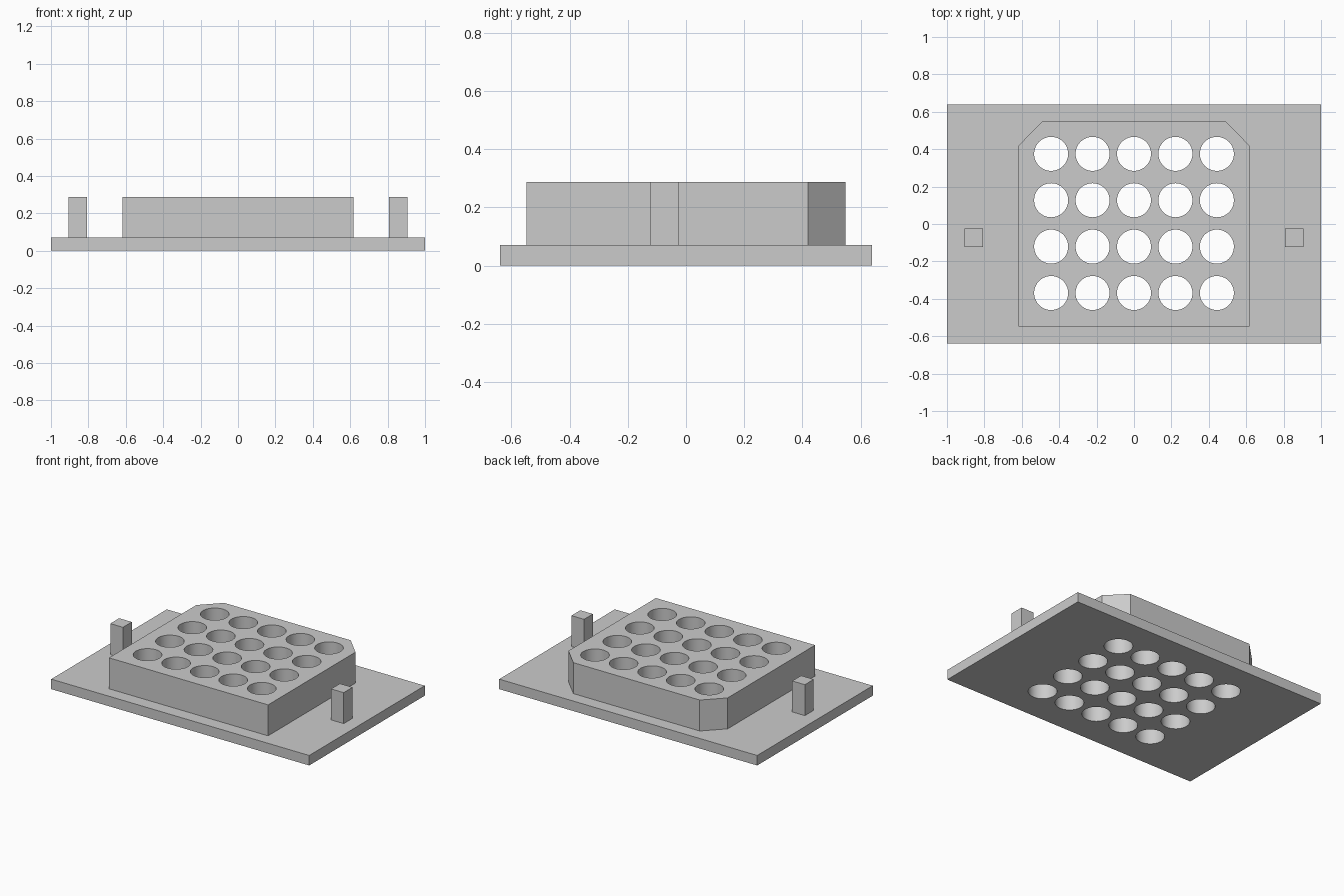
import bpy, bmesh

cube = bpy.data.objects.get("Cube")
if cube:
    bpy.data.objects.remove(cube, do_unlink=True)

grey = bpy.data.materials.new("light_grey")
grey.use_nodes = True
colour = (0.6, 0.6, 0.6, 1)
grey.diffuse_color = colour
grey.node_tree.nodes["Principled BSDF"].inputs["Base Color"].default_value = colour

BASE_TOP, TOP = 0.07, 0.287


def link(name, bm):
    bmesh.ops.recalc_face_normals(bm, faces=bm.faces)
    mesh = bpy.data.meshes.new(name)
    bm.to_mesh(mesh)
    bm.free()
    mesh.materials.append(grey)
    obj = bpy.data.objects.new(name, mesh)
    bpy.context.collection.objects.link(obj)
    return obj


def prism(name, outline, z0, z1):
    """Extrude a flat outline from z0 up to z1."""
    bm = bmesh.new()
    face = bm.faces.new([bm.verts.new((x, y, z0)) for x, y in outline])
    top = bmesh.ops.extrude_face_region(bm, geom=[face])["geom"]
    verts = [v for v in top if isinstance(v, bmesh.types.BMVert)]
    bmesh.ops.translate(bm, verts=verts, vec=(0, 0, z1 - z0))
    return link(name, bm)


def rect(x0, x1, y0, y1):
    return [(x0, y0), (x1, y0), (x1, y1), (x0, y1)]


# Base plate, and raised block with its two rear corners cut off
base = prism("base_plate", rect(-1, 1, -0.64, 0.64), 0, BASE_TOP)
w, d = 0.617, 0.548
block = prism("raised_block", [(-w, -d), (w, -d), (w, 0.42), (0.49, d),
                               (-0.49, d), (-w, 0.42)], BASE_TOP, TOP)

# Square locating posts
prism("left_post", rect(0.807, 0.905, -0.122, -0.024), BASE_TOP, TOP)
prism("right_post", rect(-0.905, -0.807, -0.122, -0.024), BASE_TOP, TOP)

# Grid of cylinders that bore the through holes
bm = bmesh.new()
for col in range(5):
    for row in range(4):
        made = bmesh.ops.create_cone(bm, cap_ends=True, segments=48,
                                     radius1=0.091, radius2=0.091, depth=1)
        bmesh.ops.translate(bm, verts=made["verts"],
                            vec=((col - 2) * 0.2215, (row - 1.5) * 0.248 + 0.003, 0.1))
cutter = link("hole_cutter", bm)
cutter.hide_render = True

for obj in (base, block):
    mod = obj.modifiers.new("holes", "BOOLEAN")
    mod.operation = "DIFFERENCE"
    mod.solver = "EXACT"
    mod.object = cutter
    bpy.ops.object.select_all(action="DESELECT")
    obj.select_set(True)
    bpy.context.view_layer.objects.active = obj
    bpy.ops.object.modifier_apply(modifier=mod.name)
    bpy.ops.object.shade_smooth_by_angle()

bpy.data.objects.remove(cutter, do_unlink=True)
